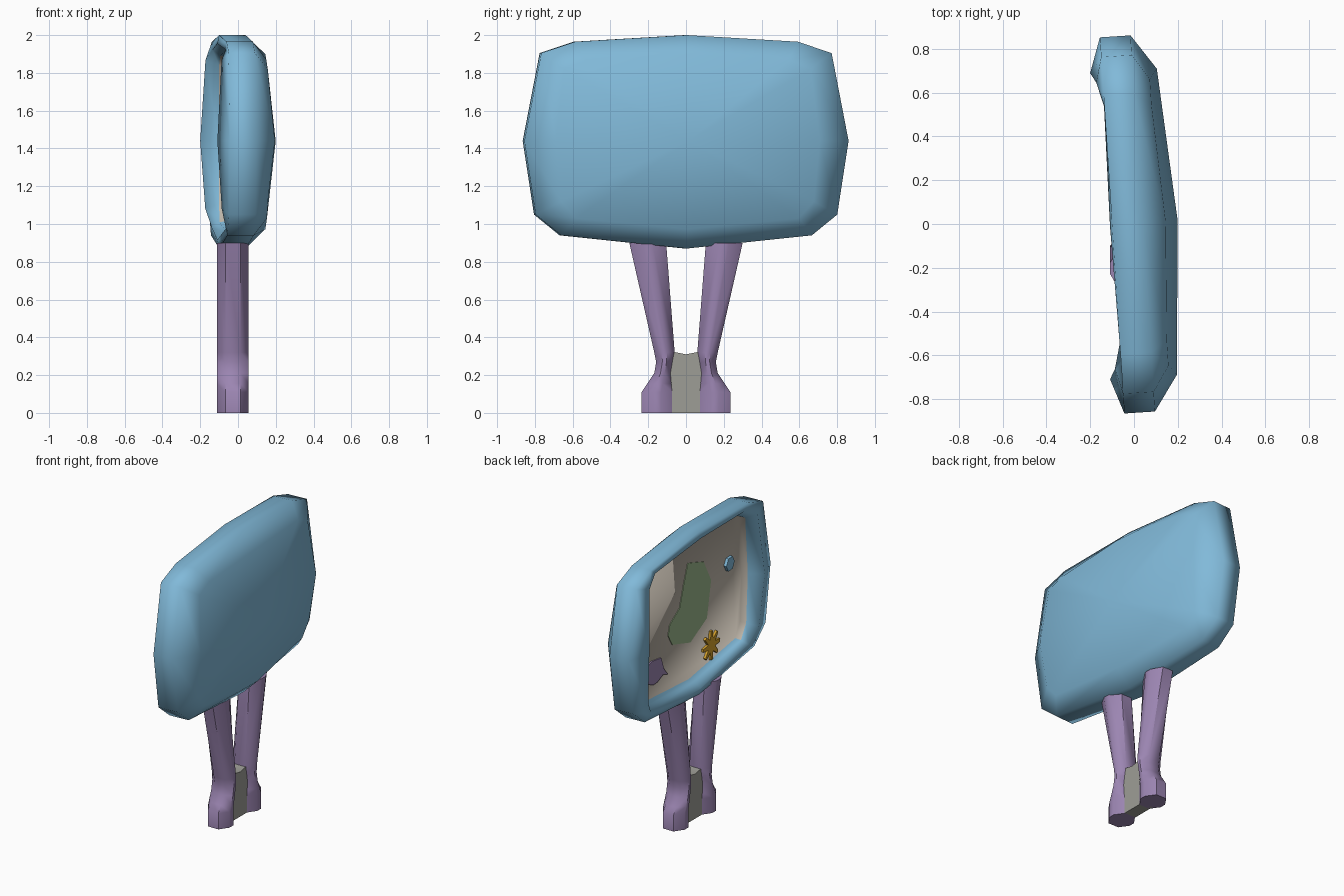
import bpy, bmesh, math

if "Cube" in bpy.data.objects:
    bpy.data.objects.remove(bpy.data.objects["Cube"])


def material(name, srgb):
    m = bpy.data.materials.new(name)
    m.diffuse_color = (*[(c / 255) ** 2.2 for c in srgb], 1)
    m.use_nodes = True
    m.node_tree.nodes["Principled BSDF"].inputs["Base Color"].default_value = m.diffuse_color
    return m


BLUE = material("sky blue", (128, 184, 216))
TAN = material("warm grey", (194, 185, 172))
GREEN = material("sage green", (154, 182, 138))
GOLD = material("gold", (212, 160, 48))
PURPLE = material("dusty purple", (154, 132, 176))
GREY = material("stone grey", (156, 156, 149))
TILT = 0.065   # small turn of the board about z
MID = 1.44     # height of the board's middle


def finish(bm, name, mats, angle=30):
    bmesh.ops.recalc_face_normals(bm, faces=bm.faces)
    me = bpy.data.meshes.new(name)
    bm.to_mesh(me)
    bm.free()
    ob = bpy.data.objects.new(name, me)
    bpy.context.collection.objects.link(ob)
    for m in mats:
        me.materials.append(m)
    bpy.ops.object.select_all(action='DESELECT')
    ob.select_set(True)
    bpy.context.view_layer.objects.active = ob
    bpy.ops.object.shade_smooth_by_angle(angle=math.radians(angle))
    return ob


def bridge(bm, a, b, mat=0):
    n = len(a)
    for i in range(n):
        j = (i + 1) % n
        bm.faces.new((a[i], a[j], b[j], b[i])).material_index = mat


# Board: half outline as (y, z, bulge of back ring, position of front lip)
half = [(0, 2.0, .145, -.11), (.59, 1.965, .115, -.10), (.77, 1.905, .115, -.13),
        (.86, 1.44, .15, -.155), (.80, 1.05, .115, -.13), (.665, .94, .115, -.10),
        (0, .87, .145, -.11)]
outline = half + [(-y, z, b, l) for y, z, b, l in half[-2:0:-1]]
bm = bmesh.new()


def ring(inset, zscale, x_of):
    """Outline pulled in sideways (most at the sides) and scaled in height."""
    out = []
    for p in outline:
        y = p[0] - math.copysign(inset * (abs(p[0]) / .86) ** 3, p[0])
        out.append(bm.verts.new((x_of(p), y, MID + (p[1] - MID) * zscale)))
    return out


rings = [ring(.16, .82, lambda p: p[2]), ring(0, 1, lambda p: .04), ring(0, 1, lambda p: -.10),
         ring(.16, .92, lambda p: p[3]), ring(.21, .86, lambda p: -.06), ring(.22, .85, lambda p: -.02)]
for i in range(5):
    bridge(bm, rings[i], rings[i + 1])
for f in bm.faces:      # recess walls are warm grey at the two ends only
    c = f.calc_center_median()
    if -.045 < c.x < -.035 and abs(c.y) > .52 and max(v.co.x for v in f.verts) < 0:
        f.material_index = 1
centre = bm.verts.new((.2, 0, MID))
for i, v in enumerate(rings[0]):
    bm.faces.new((v, rings[0][i - 1], centre))
bm.faces.new(rings[5]).material_index = 1
finish(bm, "board", [BLUE, TAN], 88).rotation_euler.z = TILT


# Flat pieces lying on the recessed panel, points are (y, height from middle)
def plate(name, pts, mat, thick=.008):
    bm = bmesh.new()
    a = [bm.verts.new((-.018, y + .035, MID + z + .022)) for y, z in pts]
    b = [bm.verts.new((-.02 - thick, y + .035, MID + z + .022)) for y, z in pts]
    bridge(bm, a, b)
    bm.faces.new(a)
    bm.faces.new(b)
    finish(bm, name, [mat]).rotation_euler.z = TILT


plate("green_patch", [(-.02, .306), (-.21, .24), (-.30, .077), (-.25, -.167), (-.05, -.257),
                      (.17, -.186), (.22, -.105), (.20, -.036), (.08, .033), (.03, .18)], GREEN, .004)
plate("purple_patch", [(.425, -.20), (.31, -.22), (.276, -.31), (.23, -.365), (.29, -.345),
                       (.356, -.37), (.41, -.37), (.53, -.31), (.53, -.23)], PURPLE)
plate("blue_button", [(-.51 + .05 * math.cos(k * math.pi / 3), .11 + .05 * math.sin(k * math.pi / 3))
                      for k in range(6)], BLUE, .02)
star = []
for k in range(8):
    for d, r in ((-.39, .045), (-.1, .1), (.1, .1)):
        t = k * math.pi / 4 + d
        star.append((-.29 + r * math.cos(t), -.37 + r * math.sin(t)))
plate("gold_star", star, GOLD, .016)

# Legs: blunt six-sided lofts, stations are (z, inner y, outer y)
stations = [(0, .07, .235), (.11, .07, .235), (.155, .075, .205), (.21, .08, .168),
            (.27, .07, .158), (.32, .06, .168), (.90, .105, .30)]
section = [(.083, .25), (.04, 1), (-.04, 1), (-.083, .25),
           (-.083, -.25), (-.04, -1), (.04, -1), (.083, -.25)]
for side, name in ((-1, "left_leg"), (1, "right_leg")):
    bm = bmesh.new()
    loops = [[bm.verts.new((x - .027, side * ((lo + hi) / 2 + (hi - lo) / 2 * y), z))
              for x, y in section] for z, lo, hi in stations]
    for a, b in zip(loops, loops[1:]):
        bridge(bm, a, b)
    bm.faces.new(loops[0])
    bm.faces.new(loops[-1])
    finish(bm, name, [PURPLE], 48)

# Web joining the feet, with a slight dip on top
bm = bmesh.new()
prof = [(-.10, 0), (.10, 0), (.10, .2), (.075, .325), (0, .31), (-.075, .325), (-.10, .2)]
a = [bm.verts.new((-.07, y, z)) for y, z in prof]
b = [bm.verts.new((.016, y, z)) for y, z in prof]
bridge(bm, a, b)
bm.faces.new(a)
bm.faces.new(b)
finish(bm, "foot_web", [GREY])
